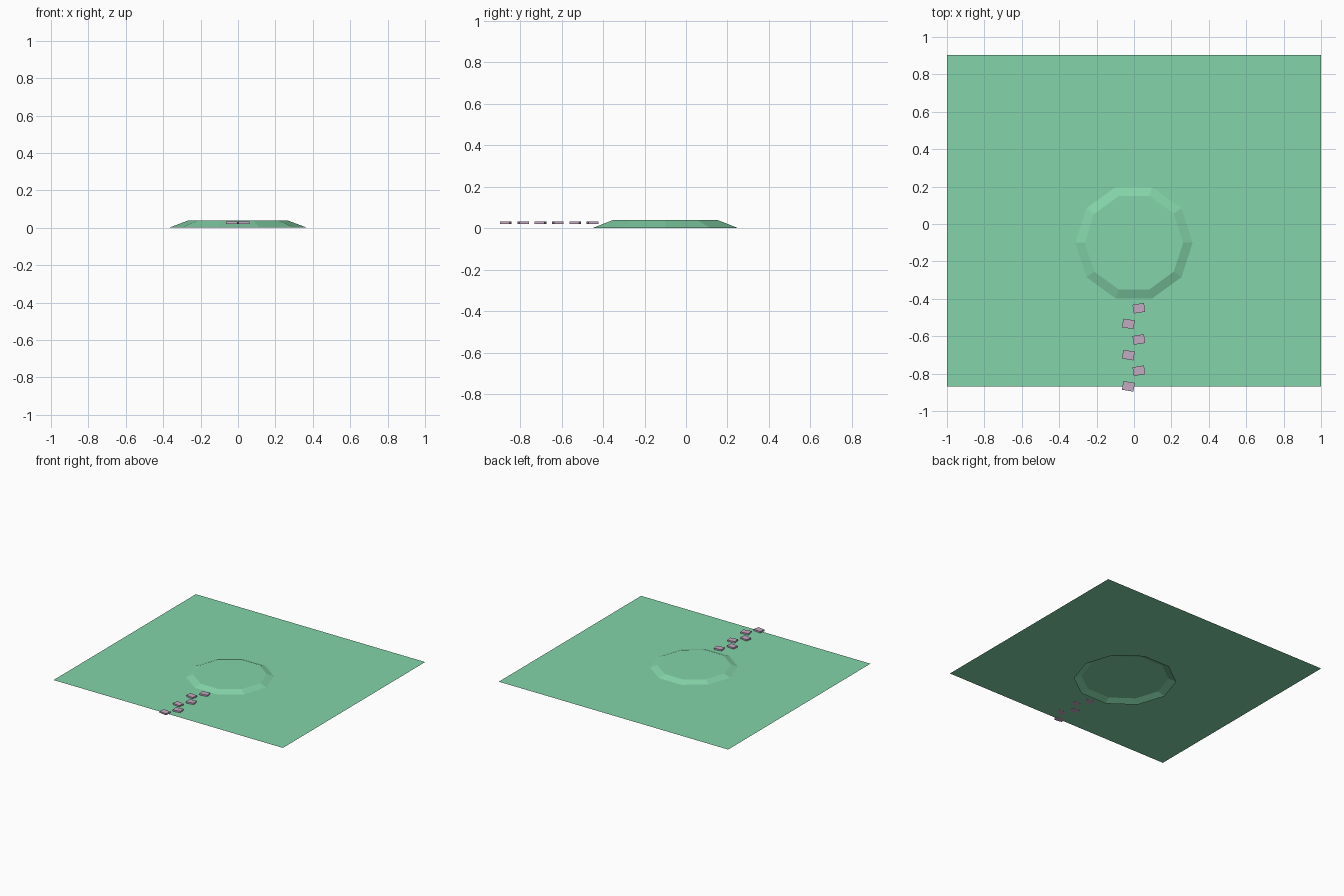
import bpy, bmesh, math

old = bpy.data.objects.get("Cube")
if old:
    bpy.data.objects.remove(old, do_unlink=True)


def material(name, rgb):
    mat = bpy.data.materials.new(name)
    mat.use_nodes = True
    color = (*rgb, 1.0)
    mat.diffuse_color = color
    mat.node_tree.nodes["Principled BSDF"].inputs["Base Color"].default_value = color
    return mat


def finish(bm, name, mat):
    mesh = bpy.data.meshes.new(name)
    bm.to_mesh(mesh)
    bm.free()
    mesh.materials.append(mat)
    obj = bpy.data.objects.new(name, mesh)
    bpy.context.collection.objects.link(obj)
    return obj


grass = material("grass green", (0.23, 0.66, 0.40))
stone = material("mauve stone", (0.55, 0.40, 0.54))
GROUND_Z = 0.021

# Flat lawn sheet
bm = bmesh.new()
bmesh.ops.create_grid(bm, x_segments=1, y_segments=1, size=1)
lawn = finish(bm, "lawn", grass)
lawn.scale.y = 0.886
lawn.location = (0, 0.017, GROUND_Z)

# Ten-sided mound with a flat top, open underneath
SIDES = 10
bm = bmesh.new()
rings = []
for radius, z in ((0.37, 0), (0.263, 0.04)):
    angles = [math.tau * i / SIDES for i in range(SIDES)]
    rings.append([bm.verts.new((radius * math.cos(a), radius * math.sin(a), z))
                  for a in angles])
low, high = rings
for i in range(SIDES):
    j = (i + 1) % SIDES
    bm.faces.new((low[i], low[j], high[j], high[i]))
bm.faces.new(high)
mound = finish(bm, "mound", grass)
mound.location.y = -0.10

# Stepping stones, alternating left and right along the path
for i in range(6):
    side = 1 if i % 2 else -1
    bm = bmesh.new()
    bmesh.ops.create_cube(bm, size=1)
    bmesh.ops.scale(bm, vec=(0.062, 0.047, 0.012), verts=bm.verts)
    step = finish(bm, f"stepping_stone_{i + 1}", stone)
    step.location = (-0.002 + 0.028 * side, -0.868 + 0.0835 * i, GROUND_Z + 0.0055)
    step.rotation_euler.z = math.radians(9 * side)
